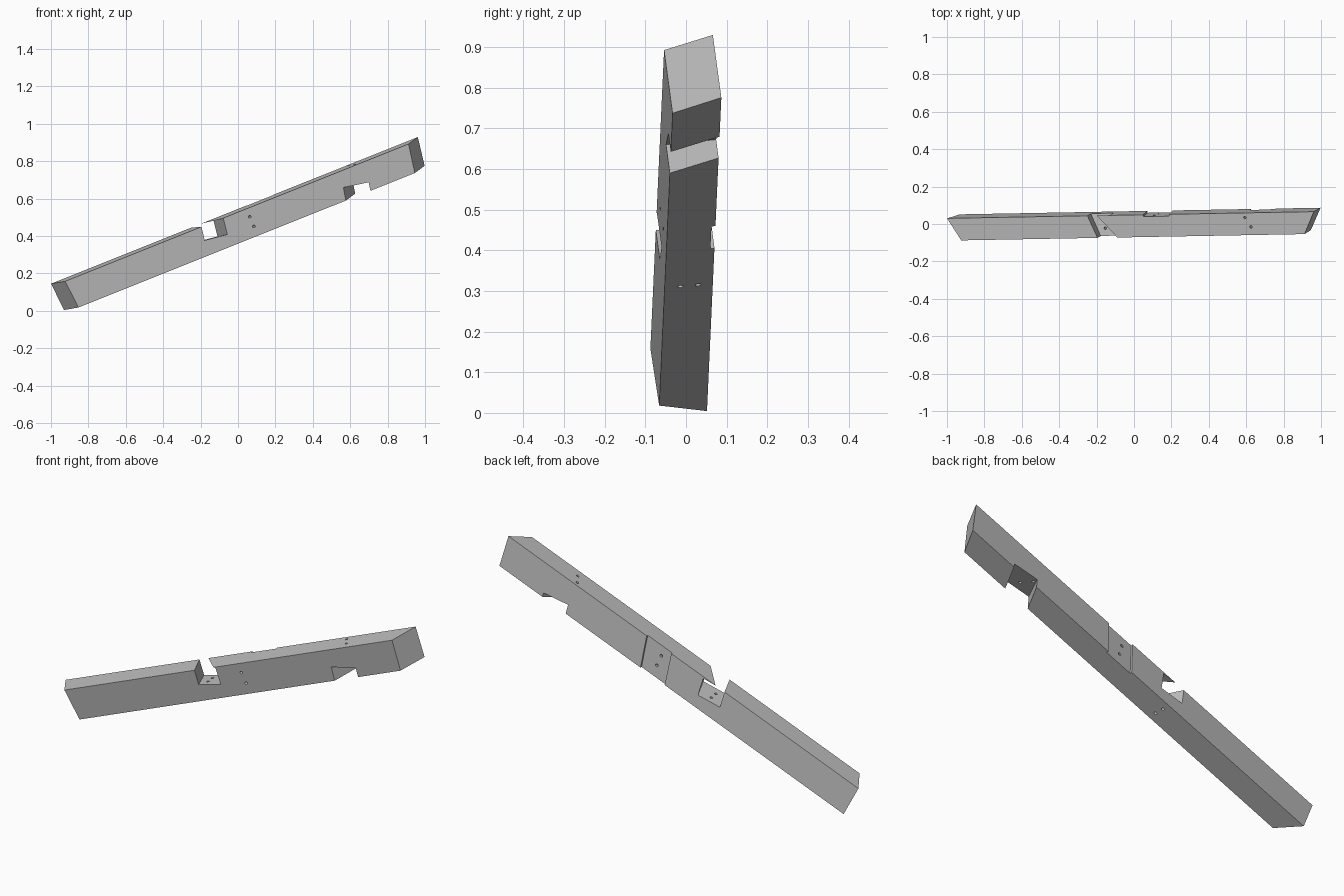
import bpy, bmesh
from mathutils import Vector

cube = bpy.data.objects.get("Cube")
if cube:
    bpy.data.objects.remove(cube, do_unlink=True)

# Beam frame: along its length, up its height, through its depth
along = Vector((0.928, 0.017, 0.371)).normalized()
up = Vector((-0.366, -0.135, 0.921))
up = (up - along * up.dot(along)).normalized()
depth = up.cross(along)
CORNER = Vector((-0.853, -0.066, 0.018))
H, D = 0.158, 0.12


def at(t, h, d):
    return CORNER + along * t + up * h + depth * d


def solid(name, near, far):
    """Closed prism between two matching four-point outlines."""
    bm = bmesh.new()
    a = [bm.verts.new(p) for p in near]
    b = [bm.verts.new(p) for p in far]
    bm.faces.new(a)
    bm.faces.new(b)
    for i in range(4):
        j = (i + 1) % 4
        bm.faces.new((a[i], a[j], b[j], b[i]))
    bmesh.ops.recalc_face_normals(bm, faces=bm.faces)
    mesh = bpy.data.meshes.new(name)
    bm.to_mesh(mesh)
    bm.free()
    obj = bpy.data.objects.new(name, mesh)
    bpy.context.collection.objects.link(obj)
    return obj


def sweep(name, outline, axis):
    """Outline on the front face swept through the beam along a skewed axis."""
    pts = [Vector(p) for p in outline]
    axis = Vector(axis)
    return solid(name, [p - axis * 0.6 for p in pts], [p + axis * 1.6 for p in pts])


def hole(start, end):
    start, end = Vector(start), Vector(end)
    run = end - start
    bpy.ops.mesh.primitive_cylinder_add(vertices=16, radius=0.007,
                                        depth=run.length, location=(start + end) / 2)
    obj = bpy.context.object
    obj.name = "bolt_hole_cutter"
    obj.rotation_mode = 'QUATERNION'
    obj.rotation_quaternion = run.to_track_quat('Z', 'Y')
    return obj


# Beam body with skewed end cuts
beam = solid("timber_beam",
             [at(0, 0, 0), at(-0.014, H, 0), at(-0.087, H, D), at(-0.075, 0, D)],
             [at(1.937, 0, 0), at(1.963, H, 0), at(2.025, H, D), at(2.002, 0, D)])

# Top notch, bottom notch and shallow back seat
cutters = [
    sweep("top_notch_cutter",
          [(-0.200, -0.072, 0.462), (-0.179, -0.062, 0.377),
           (-0.056, -0.062, 0.409), (-0.078, -0.073, 0.495)],
          (-0.053, 0.12, -0.011)),
    sweep("bottom_notch_cutter",
          [(0.564, -0.047, 0.660), (0.588, -0.03, 0.540),
           (0.722, -0.03, 0.567), (0.698, -0.045, 0.687)],
          (0.053, 0.12, 0.012)),
]
seat = [(1.000, -0.02), (1.146, -0.02), (1.196, H + 0.02), (1.047, H + 0.02)]
cutters.append(solid("back_seat_cutter",
                     [at(t, h, D - 0.01) for t, h in seat],
                     [at(t, h, D + 0.03) for t, h in seat]))

# Pairs of bolt holes through each joint
for t0, t1, h in ((1.030, 1.092, 0.111), (1.032, 1.091, 0.055)):
    cutters.append(hole(at(t0 - 0.01, h, -0.02), at(t1 + 0.01, h, D + 0.02)))
for p, drop, rise in (((-0.160, 0.020, 0.390), 0.16, 0.15),
                      ((-0.155, -0.024, 0.390), 0.16, 0.15),
                      ((0.593, 0.035, 0.775), 0.13, 0.06),
                      ((0.626, -0.015, 0.780), 0.13, 0.06)):
    p = Vector(p)
    line = Vector((0.24, 0.125, -0.96)).normalized()
    cutters.append(hole(p - line * rise, p + line * drop))

# Cut the joints
for c in cutters:
    mod = beam.modifiers.new(c.name, 'BOOLEAN')
    mod.operation = 'DIFFERENCE'
    mod.solver = 'EXACT'
    mod.object = c
bpy.context.view_layer.update()
graph = bpy.context.evaluated_depsgraph_get()
cut = bpy.data.meshes.new_from_object(beam.evaluated_get(graph))
beam.modifiers.clear()
beam.data = cut
for c in cutters:
    bpy.data.objects.remove(c, do_unlink=True)

# Single plain grey
grey = bpy.data.materials.new("plain_grey")
grey.use_nodes = True
colour = (0.52, 0.52, 0.52, 1)
grey.diffuse_color = colour
grey.node_tree.nodes["Principled BSDF"].inputs["Base Color"].default_value = colour
beam.data.materials.clear()
beam.data.materials.append(grey)
for f in beam.data.polygons:
    f.material_index = 0
    f.use_smooth = False
